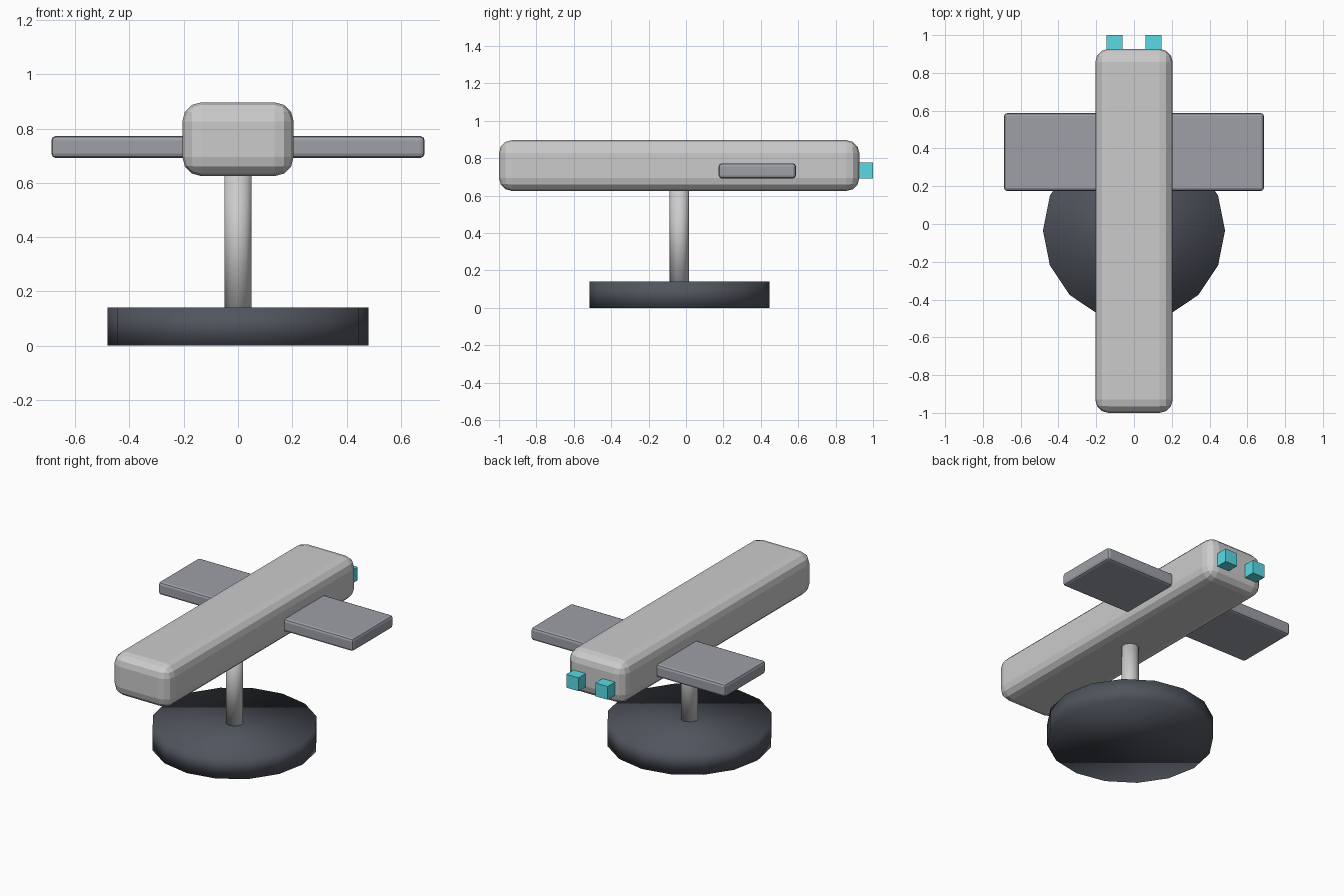
import bpy

if "Cube" in bpy.data.objects:
    bpy.data.objects.remove(bpy.data.objects["Cube"])


def paint(ob, name, color):
    mat = bpy.data.materials.get(name) or bpy.data.materials.new(name)
    mat.diffuse_color = (*color, 1)
    mat.use_nodes = True
    mat.node_tree.nodes["Principled BSDF"].inputs["Base Color"].default_value = mat.diffuse_color
    ob.data.materials.append(mat)


def box(name, lo, hi, bevel=0, segments=1):
    """Box between two corners with an optional rounded edge."""
    centre = [(a + b) / 2 for a, b in zip(lo, hi)]
    bpy.ops.mesh.primitive_cube_add(size=1, location=centre)
    ob = bpy.context.object
    ob.name = name
    ob.scale = [b - a for a, b in zip(lo, hi)]
    bpy.ops.object.transform_apply(location=False, rotation=False, scale=True)
    if bevel:
        mod = ob.modifiers.new("Bevel", 'BEVEL')
        mod.width = bevel
        mod.segments = segments
    return ob


def cylinder(name, sides, radius, z0, z1):
    """Upright smooth-shaded cylinder on the stand axis."""
    bpy.ops.mesh.primitive_cylinder_add(vertices=sides, radius=radius, depth=z1 - z0,
                                        location=(0, -0.035, (z0 + z1) / 2))
    ob = bpy.context.object
    ob.name = name
    bpy.ops.object.shade_smooth()
    return ob


# Stand
base = cylinder("stand_base", 16, 0.482, 0, 0.14)
paint(base, "dark_grey", (0.08, 0.09, 0.11))
cylinder("stand_post", 10, 0.052, 0.12, 0.65)

# Fuselage
box("fuselage", (-0.205, -1, 0.625), (0.205, 0.927, 0.897), 0.07, 3)

# Wing slab passing through the fuselage
wing = box("wing", (-0.688, 0.175, 0.692), (0.688, 0.587, 0.773), 0.016, 2)
paint(wing, "mid_grey", (0.34, 0.35, 0.39))

# Pair of glowing engine blocks at the rear
for side, sx in (("left", -1), ("right", 1)):
    x = sx * 0.103
    engine = box("engine_" + side, (x - 0.043, 0.914, 0.692), (x + 0.043, 1, 0.777))
    paint(engine, "cyan", (0.1, 0.7, 0.78))
